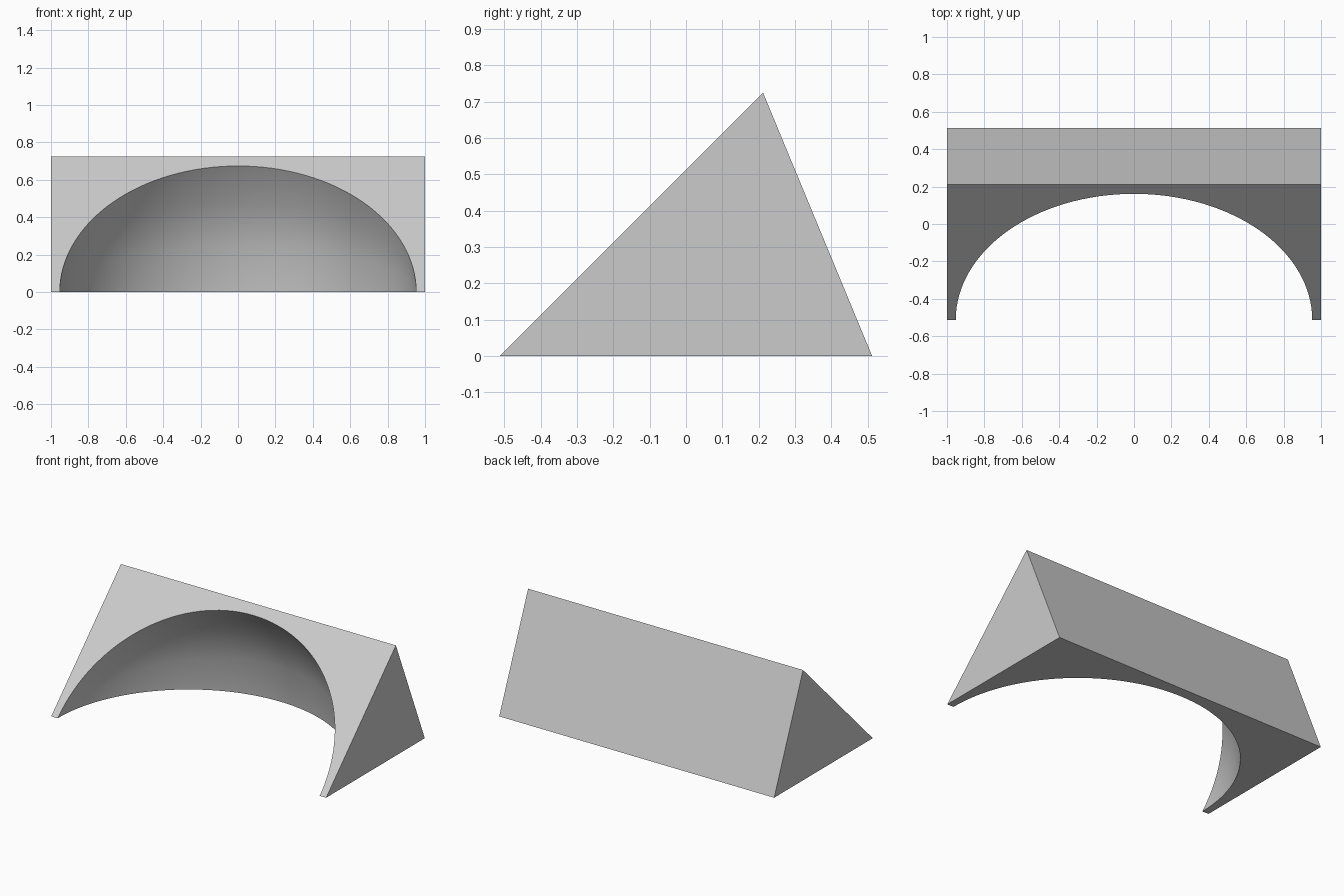
import bpy
import bmesh
from math import radians, sin, cos, pi
from mathutils import Matrix, Vector

if "Cube" in bpy.data.objects:
    bpy.data.objects.remove(bpy.data.objects["Cube"], do_unlink=True)

DEPTH = 1.025      # length of the two equal sides of the wedge section
RADIUS = 0.953     # radius of the scooped hollow
WEDGE = radians(45)
ARC_STEPS = 64
SWEEP_STEPS = 3    # keeps the hollow just inside the thin back face

grey = bpy.data.materials.new("light_grey")
grey.use_nodes = True
colour = (0.6, 0.6, 0.6, 1)
grey.diffuse_color = colour
grey.node_tree.nodes["Principled BSDF"].inputs["Base Color"].default_value = colour

bm = bmesh.new()

# Corners of the wedge: front edge, and back edge swung up to the ridge
front = [bm.verts.new((x, 0, 0)) for x in (-1, 1)]
back = [bm.verts.new((x, DEPTH, 0)) for x in (-1, 1)]
ridge = [bm.verts.new((x, DEPTH * cos(WEDGE), DEPTH * sin(WEDGE))) for x in (-1, 1)]

# Half-circle arcs of the hollow, swung about the front edge and sharing its tips
tips = [bm.verts.new((x, 0, 0)) for x in (-RADIUS, RADIUS)]
arcs = []
for s in range(SWEEP_STEPS + 1):
    turn = Matrix.Rotation(WEDGE * s / SWEEP_STEPS, 3, 'X')
    inner = []
    for i in range(1, ARC_STEPS):
        a = pi * i / ARC_STEPS
        inner.append(bm.verts.new(turn @ Vector((-RADIUS * cos(a), RADIUS * sin(a), 0))))
    arcs.append([tips[0]] + inner + [tips[1]])

# Hollow surface
for low, high in zip(arcs, arcs[1:]):
    for i in range(ARC_STEPS):
        ring = [low[i], low[i + 1], high[i + 1], high[i]]
        face = bm.faces.new(list(dict.fromkeys(ring)))
        face.smooth = True

# Underside and sloping front, each with the half-circle cut out
for arc, far in ((arcs[0], back), (arcs[-1], ridge)):
    bm.faces.new([front[0]] + arc + [front[1], far[1], far[0]])

# Triangular ends and back face
for side in range(2):
    bm.faces.new((front[side], back[side], ridge[side]))
bm.faces.new((back[0], back[1], ridge[1], ridge[0]))

bmesh.ops.translate(bm, verts=bm.verts, vec=(0, -DEPTH / 2, 0))
bmesh.ops.recalc_face_normals(bm, faces=bm.faces)

mesh = bpy.data.meshes.new("scooped_wedge")
bm.to_mesh(mesh)
bm.free()
mesh.materials.append(grey)
wedge = bpy.data.objects.new("scooped_wedge", mesh)
bpy.context.collection.objects.link(wedge)

# Smooth hollow, crisp rims and flat outer faces
bpy.ops.object.select_all(action='DESELECT')
wedge.select_set(True)
bpy.context.view_layer.objects.active = wedge
bpy.ops.object.shade_smooth_by_angle(angle=radians(30))
